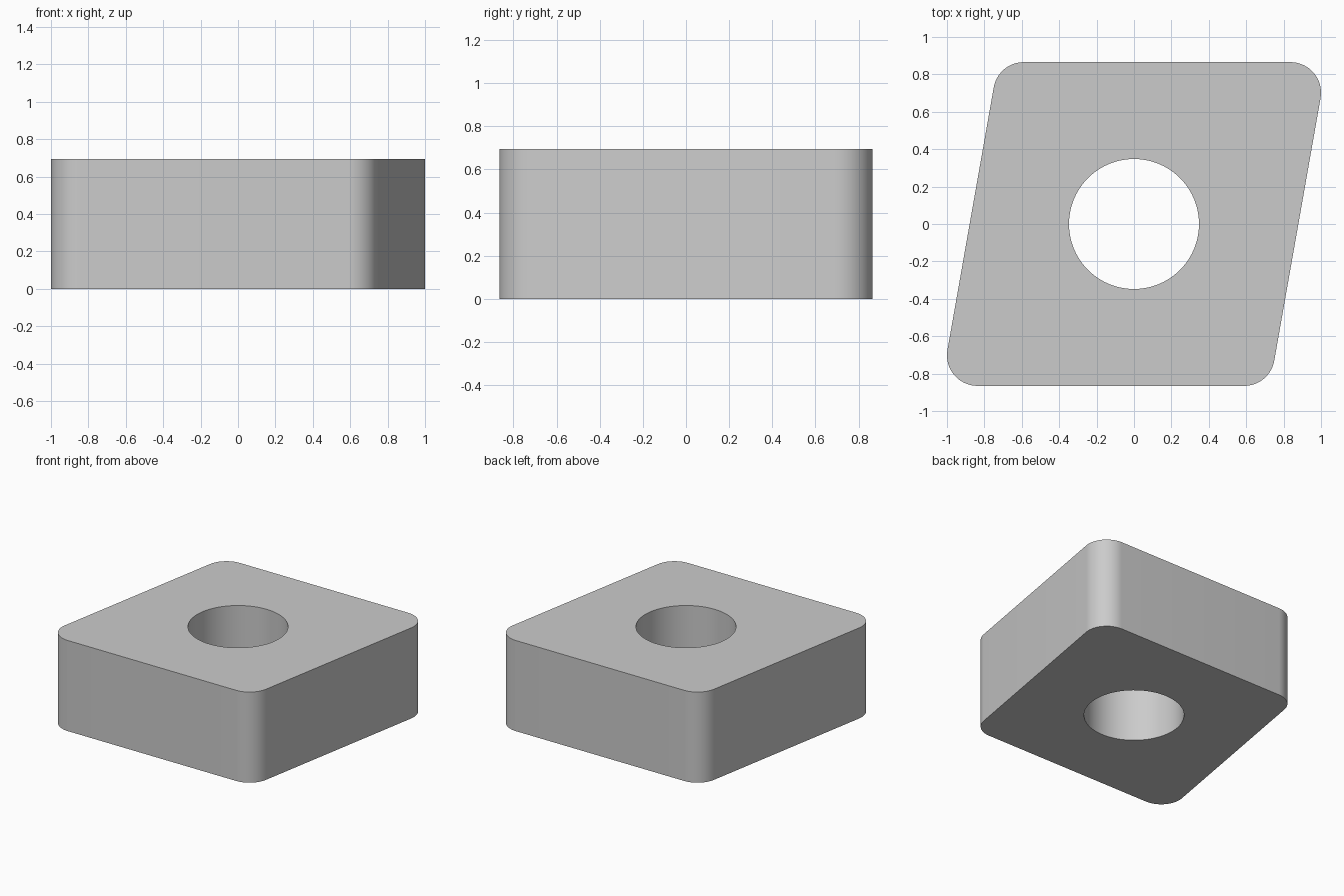
import bpy, bmesh
from math import sin, cos, tan, pi, radians

if "Cube" in bpy.data.objects:
    bpy.data.objects.remove(bpy.data.objects["Cube"])

D, R = 0.8654, 0.1635        # inscribed radius, corner radius
HOLE, HEIGHT = 0.3475, 0.695
STEPS = 16

def arc(cx, cy, r, start, end, n):
    return [(cx + r * cos(start + (end - start) * i / n),
             cy + r * sin(start + (end - start) * i / n)) for i in range(n + 1)]

# Rounded 80 degree rhombus: two corners, then their half-turn copies
a = radians(80)
inner = D - R
half = arc(inner / tan(a / 2), inner, R, a - pi / 2, pi / 2, STEPS)
half += arc(-inner * tan(a / 2), inner, R, pi / 2, a + pi / 2, STEPS)
outline = half + [(-x, -y) for x, y in half]
hole = arc(0, 0, HOLE, 0, 2 * pi, 96)[:-1]

bm = bmesh.new()

def loop_edges(points):
    vs = [bm.verts.new((x, y, 0)) for x, y in points]
    return [bm.edges.new((vs[i - 1], vs[i])) for i in range(len(vs))]

# Fill between outline and hole, then extrude to full thickness
edges = loop_edges(outline) + loop_edges(hole)
bmesh.ops.triangle_fill(bm, edges=edges, use_beauty=True, normal=(0, 0, 1))
ext = bmesh.ops.extrude_face_region(bm, geom=bm.faces[:], use_keep_orig=True)
top = [g for g in ext["geom"] if isinstance(g, bmesh.types.BMVert)]
bmesh.ops.translate(bm, verts=top, vec=(0, 0, HEIGHT))
bmesh.ops.recalc_face_normals(bm, faces=bm.faces[:])

mesh = bpy.data.meshes.new("insert_plate")
bm.to_mesh(mesh)
bm.free()
plate = bpy.data.objects.new("insert_plate", mesh)
bpy.context.collection.objects.link(plate)

# Smooth corners and bore, sharp rims
bpy.context.view_layer.objects.active = plate
plate.select_set(True)
bpy.ops.object.shade_smooth_by_angle(angle=radians(30))
